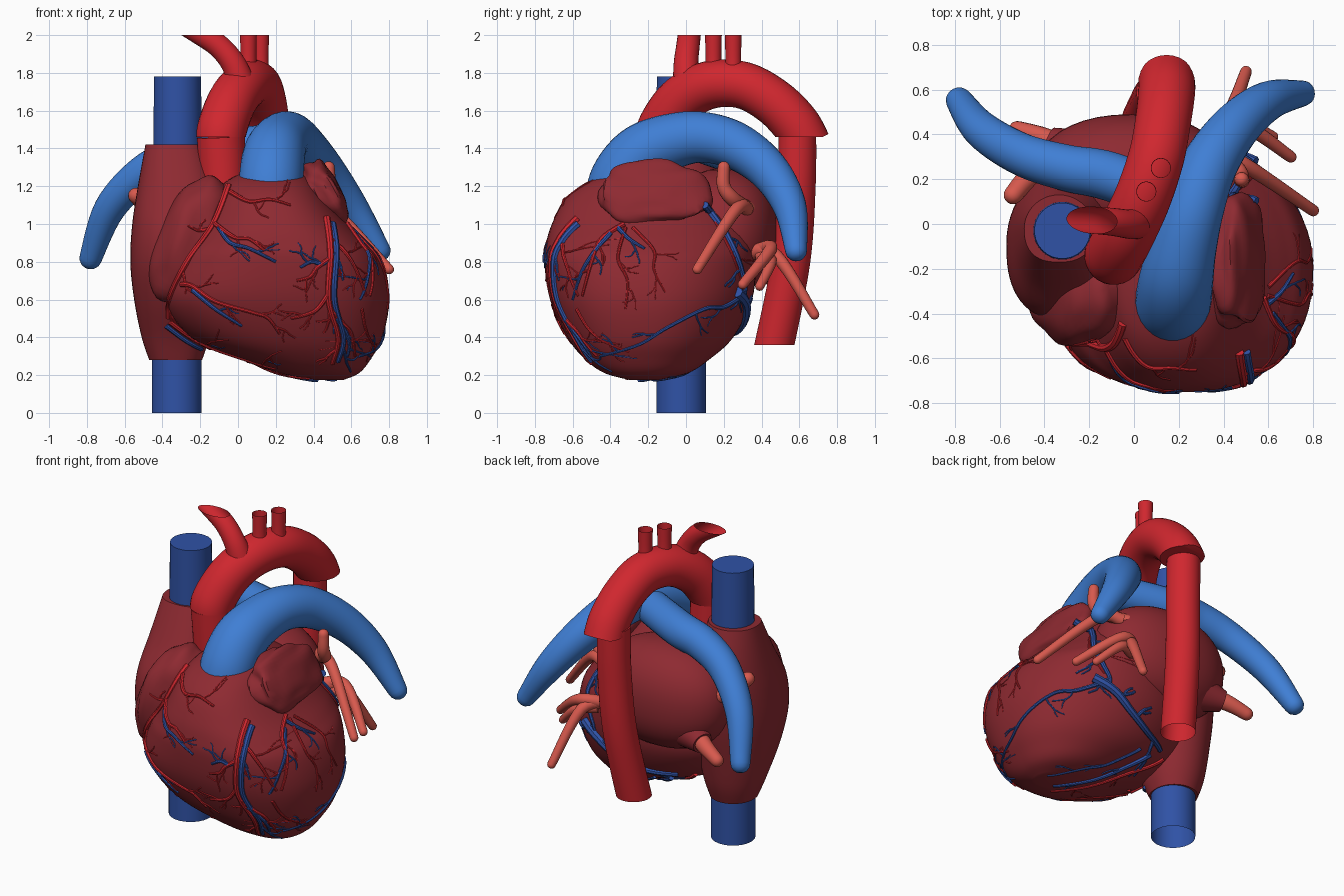
import bpy, bmesh, math, random
from mathutils import Vector, Matrix, noise
from mathutils.bvhtree import BVHTree

random.seed(4)
if bpy.data.objects.get("Cube"):
    bpy.data.objects.remove(bpy.data.objects["Cube"], do_unlink=True)

def material(name, rgb):
    m = bpy.data.materials.new(name)
    m.use_nodes = True
    m.diffuse_color = (*rgb, 1)
    m.node_tree.nodes["Principled BSDF"].inputs["Base Color"].default_value = (*rgb, 1)
    return m

MUSCLE = material("dark red muscle", (.27, .023, .031))
RED = material("artery red", (.63, .02, .028))
LIGHT = material("light blue", (.05, .21, .66))
BLUE = material("deep blue", (.029, .085, .38))
SALMON = material("salmon", (.68, .1, .075))

def spline(pts, steps):
    """Catmull-Rom through tuples of any length."""
    p, out = [pts[0], *pts, pts[-1]], []
    for a, b, c, d in zip(p, p[1:], p[2:], p[3:]):
        for t in (k / steps for k in range(steps)):
            out.append([y + t / 2 * (z - x + t * (2*x - 5*y + 4*z - w + t * (3*(y - z) + w - x)))
                        for x, y, z, w in zip(a, b, c, d)])
    return out + [list(pts[-1])]

def finish(name, bm, mat):
    bmesh.ops.recalc_face_normals(bm, faces=bm.faces)
    mesh = bpy.data.meshes.new(name)
    bm.to_mesh(mesh)
    bm.free()
    mesh.materials.append(mat)
    mesh.shade_smooth()
    mesh.set_sharp_from_angle(angle=math.radians(42))
    ob = bpy.data.objects.new(name, mesh)
    bpy.context.collection.objects.link(ob)
    return ob

def skin(bm, rings):
    """Bridge rings of points and cap both ends."""
    rows = [[bm.verts.new(c) for c in ring] for ring in rings]
    for a, b in zip(rows, rows[1:]):
        for i in range(len(a)):
            bm.faces.new((a[i - 1], a[i], b[i], b[i - 1]))
    bm.faces.new(rows[0][::-1])
    bm.faces.new(rows[-1])

def circle(n):
    return [(math.cos(math.tau * i / n), math.sin(math.tau * i / n)) for i in range(n)]

def power(x, e):
    return math.copysign(abs(x) ** e, x)

def sweep(bm, path, sides):
    """Round tube along points (x, y, z, radius)."""
    pos, rings, u = [Vector(p[:3]) for p in path], [], None
    for i, p in enumerate(pos):
        t = (pos[min(i + 1, len(pos) - 1)] - pos[max(i - 1, 0)]).normalized()
        u = (t.orthogonal() if u is None else u - t * u.dot(t)).normalized()
        rings.append([p + path[i][3] * (u * c + t.cross(u) * s) for c, s in circle(sides)])
    skin(bm, rings)

def tube(name, pts, mat, lo=-1, hi=3, fill=False, round_tip=False, sides=28):
    """Tube, cut level at a lowest and highest z; cuts stay open unless filled."""
    path = spline(pts, 7)
    if round_tip:
        end, d = path[-1], (Vector(path[-1][:3]) - Vector(path[-2][:3])).normalized()
        for k in (.4, .75, .95):
            path.append([*(Vector(end[:3]) + d * end[3] * k), end[3] * math.sqrt(1 - k * k)])
    bm = bmesh.new()
    sweep(bm, path, sides)
    for z, up in ((lo, -1), (hi, 1)):
        bmesh.ops.bisect_plane(bm, geom=bm.verts[:] + bm.edges[:] + bm.faces[:],
                               plane_co=(0, 0, z), plane_no=(0, 0, up), clear_outer=True)
    if fill:
        bmesh.ops.holes_fill(bm, edges=bm.edges[:])
    return finish(name, bm, mat)

def loft(name, sections):
    """Stack of ovals, fuller in front, from (z, x min, x max, y min, y max)."""
    ring = [(c, s) if s > 0 else (power(c, .8), power(s, .8)) for c, s in circle(64)]
    bm = bmesh.new()
    skin(bm, [[((a + b + (b - a) * c) / 2, (d + e + (e - d) * s) / 2, z) for c, s in ring]
              for z, a, b, d, e in spline(sections, 5)])
    return finish(name, bm, MUSCLE)

def blob(name, loc, size, tilt, lump, square):
    """Ellipsoid with soft lumps and squared shoulders."""
    bm = bmesh.new()
    bmesh.ops.create_uvsphere(bm, u_segments=40, v_segments=24, radius=1)
    for v in bm.verts:
        v.co = Vector([power(c, square) for c in v.co]) * (1 + lump * noise.noise(v.co * 1.7))
    bm.transform(Matrix.Translation(loc) @ Matrix.Rotation(math.radians(tilt), 4, 'Y') @ Matrix.Diagonal((*size, 1)))
    return finish(name, bm, MUSCLE)

# Heart muscle
muscle = [
    loft("ventricles", [(.175, .4, .56, -.3, -.14), (.21, .22, .64, -.43, .01), (.28, .02, .7, -.53, .12),
                        (.4, -.25, .765, -.63, .25), (.6, -.39, .8, -.72, .35), (.8, -.33, .76, -.75, .37),
                        (.9, -.26, .68, -.74, .36), (1, -.2, .58, -.71, .32), (1.13, -.13, .47, -.64, .22),
                        (1.22, -.07, .4, -.53, .1), (1.28, .04, .32, -.38, -.05)]),
    loft("right_atrium", [(.28, -.47, -.19, -.16, .12), (.4, -.51, -.15, -.22, .16), (.6, -.55, -.1, -.34, .2),
                          (.8, -.57, -.05, -.42, .24), (1, -.56, -.05, -.41, .25), (1.2, -.53, -.1, -.29, .2),
                          (1.42, -.49, -.18, -.17, .13)]),
    blob("left_atrium", (-.01, .2, .96), (.44, .29, .335), 0, 0, .9),
    blob("right_auricle", (-.255, -.29, .92), (.17, .25, .35), 24, .1, .9),
    blob("left_auricle", (.46, -.17, 1.16), (.095, .28, .18), -28, .2, .8)]

# Great veins
tube("upper_vena_cava", [(-.32, -.03, 1.35, .13), (-.32, -.03, 1.78, .125)], BLUE)
tube("lower_vena_cava", [(-.325, -.025, -.05, .132), (-.325, -.025, .35, .132)], BLUE, lo=0)

# Aorta and its branches
tube("ascending_aorta", [(-.07, -.13, 1.05, .12), (-.09, -.14, 1.46, .128)], RED)
tube("aortic_arch", [(-.09, -.14, 1.4, .13), (-.085, -.13, 1.5, .132), (-.03, -.03, 1.65, .13),
                     (.04, .12, 1.735, .127), (.1, .3, 1.735, .125), (.13, .46, 1.65, .125),
                     (.145, .58, 1.53, .127), (.145, .64, 1.42, .128)], RED, lo=1.46, fill=True)
tube("descending_aorta", [(.11, .59, 1.5, .1), (.11, .585, 1.2, .102), (.09, .555, .8, .103),
                          (.045, .455, .3, .105)], RED, lo=.36)
tube("arch_branch_front", [(.02, .01, 1.72, .08), (-.02, 0, 1.84, .066), (-.1, .01, 1.94, .062),
                           (-.22, .02, 2.02, .06), (-.36, .03, 2.1, .055)], RED, hi=2)
for label, x, y in (("middle", .055, .145), ("rear", .12, .25)):
    tube("arch_branch_" + label, [(x, y, 1.75, .05), (x, y, 1.87, .042), (x, y, 2.04, .046)], RED, hi=2)

# Pulmonary arteries
tube("pulmonary_trunk", [(.165, -.38, 1.08, .165), (.175, -.34, 1.23, .17), (.19, -.24, 1.36, .165),
                         (.22, -.1, 1.43, .15), (.27, .08, 1.46, .135), (.34, .27, 1.41, .125),
                         (.46, .44, 1.28, .108), (.6, .55, 1.09, .088), (.75, .583, .86, .058)], LIGHT, round_tip=True)
tube("right_pulmonary_artery", [(.24, .08, 1.43, .105), (-.1, .21, 1.39, .11), (-.3, .25, 1.36, .104),
                                (-.5, .31, 1.27, .095), (-.68, .42, 1.08, .083), (-.78, .55, .82, .06)],
     LIGHT, round_tip=True)

# Pulmonary veins and the atrium necks they leave from
for i, v in enumerate([
        [(.32, .33, 1.08, .04), (.45, .25, 1.13, .04), (.48, .2, 1.2, .036), (.48, .2, 1.3, .032)],
        [(.36, .32, 1.08, .04), (.5, .26, 1.07, .034), (.8, .06, .76, .026)],
        [(.3, .34, .85, .045), (.42, .48, .83, .034), (.5, .68, .52, .026)],
        [(.3, .36, .85, .04), (.46, .45, .87, .034), (.7, .3, .68, .026)],
        [(.36, .4, .83, .038), (.48, .45, .8, .03), (.62, .39, .67, .024)],
        [(-.3, .25, 1., .06), (-.45, .22, 1.07, .05), (-.54, .13, 1.15, .042)],
        [(-.25, .3, .82, .07), (-.4, .38, .77, .05), (-.52, .42, .72, .04)]]):
    tube(f"pulmonary_vein_{i + 1}", v, SALMON, round_tip=True, sides=16)
tube("atrium_neck_upper", [(-.2, .2, 1, .13), (-.42, .22, 1.05, .062)], MUSCLE)
tube("atrium_neck_lower", [(-.1, .25, .84, .17), (-.38, .37, .775, .065)], MUSCLE)

# Coronary vessels, laid onto the muscle
verts, polys = [], []
for ob in muscle:
    polys += [[len(verts) + i for i in p.vertices] for p in ob.data.polygons]
    verts += [v.co.copy() for v in ob.data.vertices]
tree = BVHTree.FromPolygons(verts, polys)
CAST = {"front": lambda a, b: ((a, -3, b), (0, 1, 0)), "back": lambda a, b: ((a, 3, b), (0, -1, 0)),
        "side": lambda a, b: ((3, a, b), (-1, 0, 0)), "below": lambda a, b: ((a, b, -3), (0, 0, 1))}

def lay(bm, side, flat, r0, r1):
    path = []
    for i, (a, b) in enumerate(flat):
        start, d = map(Vector, CAST[side](a, b))
        hit = tree.ray_cast(start, d)[0]
        if hit is None or (path and (hit - Vector(path[-1][:3])).length > .17):
            break
        r = r0 + (r1 - r0) * i / len(flat)
        path.append((*(hit - d * r * .3), r))
    if len(path) > 2:
        sweep(bm, path, 8)

def twig(bm, side, start, angle, length, r, depth):
    flat = [Vector(start)]
    for _ in range(7):
        angle += random.uniform(-.4, .4)
        flat.append(flat[-1] + Vector((math.cos(angle), math.sin(angle))) * length / 7)
    lay(bm, side, flat, r, r * .5)
    if depth:
        twig(bm, side, flat[3], angle + random.choice((-.8, .8)), length * .55, r * .75, depth - 1)

def coronary(name, mat, side, r, *paths):
    bm = bmesh.new()
    for k, pts in enumerate(paths):
        size, flat = r if k == 0 else r * .65, spline(pts, 8)
        lay(bm, side, flat, size, size * .5)
        for i in range(9, len(flat) - 1, 9):
            d = Vector(flat[i + 1]) - Vector(flat[i])
            twig(bm, side, flat[i], math.atan2(d.y, d.x) + random.choice((-.75, .75)), .13, size * .45, 1)
    finish(name, bm, mat)

coronary("right_coronary_artery", RED, "front", .021, [(-.05, 1.2), (-.13, 1), (-.27, .8), (-.36, .62), (-.37, .5)],
         [(-.3, .68), (-.24, .67), (-.12, .59), (.08, .53), (.16, .5), (.22, .42)],
         [(-.12, 1), (-.02, .93), (.06, .92), (.14, .86)], [(-.04, 1.17), (.06, 1.12), (.17, 1.13), (.28, 1.1)],
         [(-.36, .48), (-.2, .37), (.05, .27), (.35, .23)])
coronary("front_descending_artery", RED, "front", .021, [(.47, 1.03), (.49, .85), (.48, .6), (.53, .4), (.5, .26)],
         [(.49, .92), (.56, .86), (.62, .77), (.68, .62)], [(.49, .55), (.55, .48), (.6, .42), (.62, .3)],
         [(.49, .82), (.42, .77), (.38, .72), (.31, .7)], [(.48, .63), (.42, .55), (.36, .52), (.28, .5)])
coronary("front_cardiac_vein", BLUE, "front", .021, [(.5, 1), (.52, .85), (.51, .6), (.56, .4), (.53, .27)],
         [(.52, .86), (.45, .79), (.39, .8), (.33, .77)], [(.52, .5), (.57, .43), (.59, .36), (.58, .3)],
         [(-.1, .98), (-.04, .9), (.06, .87), (.2, .8)], [(-.24, .65), (-.12, .55), (.02, .46)],
         [(-.38, .46), (-.22, .35), (.05, .25), (.3, .22)])
coronary("left_side_artery", RED, "side", .015, [(-.33, 1), (-.45, .92), (-.5, .8), (-.55, .62)],
         [(-.28, .98), (-.17, .86), (-.17, .76), (-.11, .64)], [(-.32, .98), (-.36, .82), (-.31, .7), (-.32, .55)],
         [(.12, 1.08), (.24, .85), (.3, .68)], [(-.58, .55), (-.52, .45), (-.44, .38), (-.3, .32)])
coronary("left_side_vein", BLUE, "side", .021, [(.1, 1.1), (.21, .95), (.28, .8), (.31, .68), (.31, .62)],
         [(.3, .62), (.2, .56), (.1, .55), (-.1, .45), (-.25, .36), (-.45, .3)],
         [(-.36, .98), (-.3, .92), (-.22, .87)], [(-.4, .95), (-.48, .86), (-.55, .75), (-.6, .6)])
coronary("rear_groove_vein", BLUE, "back", .03, [(.54, .64), (.42, .58), (.28, .49), (.12, .43), (-.06, .41)])
coronary("rear_vein", BLUE, "below", .017, [(0, .15), (.1, .05), (.25, -.1), (.42, -.25)],
         [(.1, .18), (.25, .05), (.38, -.02), (.52, -.18)])
coronary("rear_artery", RED, "below", .014, [(-.14, .1), (.05, -.02), (.22, -.18), (.38, -.32)],
         [(-.2, -.3), (0, -.35), (.2, -.4)])
